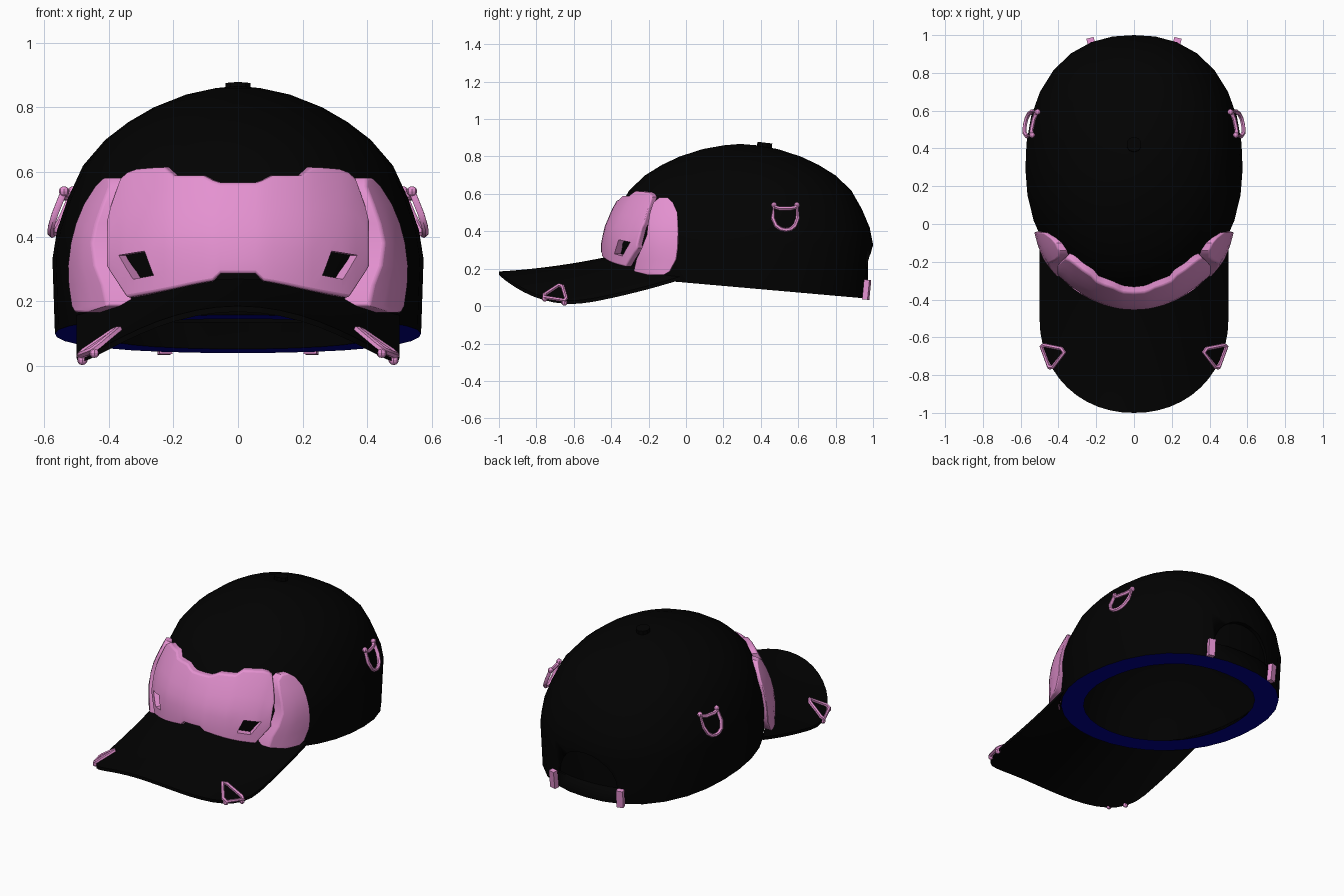
import bpy, bmesh, math
from mathutils import Vector

if "Cube" in bpy.data.objects:
    bpy.data.objects.remove(bpy.data.objects["Cube"])

CY, RX, RY = 0.29, 0.575, 0.71      # crown centre and half axes
DOME = [(0, 1), (.33, 1), (.42, .975), (.52, .915), (.62, .835), (.70, .715),
        (.755, .59), (.80, .455), (.84, .28), (.86, .12), (.867, 0)]


def material(name, rgb):
    m = bpy.data.materials.new(name)
    m.diffuse_color = (*rgb, 1)
    m.use_nodes = True
    m.node_tree.nodes["Principled BSDF"].inputs["Base Color"].default_value = m.diffuse_color
    return m


BLACK = material("black", (.0006, .0006, .0006))
LINING = material("lining black", (0, 0, 0))
PINK = material("pink", (.78, .285, .635))
NAVY = material("navy", (.0005, .0005, .28))


def interp(table, v):
    for (a, p), (b, q) in zip(table, table[1:]):
        if v <= b:
            return p + (q - p) * max(0, v - a) / (b - a)
    return table[-1][1]


def bulge(t):
    """The rear half of the plan is slightly squarer than an ellipse."""
    c, s = math.cos(t), abs(math.sin(t))
    return 1 if c >= 0 else (abs(c) ** 2.3 + s ** 2.3) ** (-1 / 2.3)


def on_crown(t, z, off):
    """Point on the dome, at angle t from the front, pushed out by off."""
    r, k = interp(DOME, z), bulge(t)
    return Vector((k * (RX * r + off) * math.sin(t), CY - k * (RY * r + off) * math.cos(t), z))


def t_from_x(x, z, off):
    return math.asin(max(-1, min(1, x / (RX * interp(DOME, z) + off))))


def t_from_y(y, z, off):
    return math.acos(max(-1, min(1, (CY - y) / (RY * interp(DOME, z) + off))))


def base_z(y):
    return .13 - .088 * (y + .05)


def select(ob):
    bpy.ops.object.select_all(action='DESELECT')
    ob.select_set(True)
    bpy.context.view_layer.objects.active = ob


def finish(name, bm, mats):
    bmesh.ops.recalc_face_normals(bm, faces=bm.faces)
    me = bpy.data.meshes.new(name)
    bm.to_mesh(me)
    bm.free()
    ob = bpy.data.objects.new(name, me)
    bpy.context.collection.objects.link(ob)
    for m in mats:
        me.materials.append(m)
    select(ob)
    bpy.ops.object.shade_smooth_by_angle(angle=math.radians(35))
    return ob


def even_shading(ob):
    select(ob)
    bpy.ops.object.shade_smooth_by_angle(angle=math.radians(35))
    mod = ob.modifiers.new("normals", 'WEIGHTED_NORMAL')
    mod.keep_sharp = True
    bpy.ops.object.modifier_apply(modifier=mod.name)


def slab(name, outer, inner, mat, bevel=0):
    """Closed shell between two matching point grids."""
    bm = bmesh.new()
    A = [[bm.verts.new(p) for p in row] for row in outer]
    B = [[bm.verts.new(p) for p in row] for row in inner]
    n, m = len(A), len(A[0])
    for i in range(n - 1):
        for j in range(m - 1):
            for G in (A, B):
                bm.faces.new((G[i][j], G[i + 1][j], G[i + 1][j + 1], G[i][j + 1]))
    rim = ([(0, j) for j in range(m)] + [(i, m - 1) for i in range(1, n)]
           + [(n - 1, j) for j in range(m - 2, -1, -1)] + [(i, 0) for i in range(n - 2, 0, -1)])
    for (a, b), (c, d) in zip(rim, rim[1:] + rim[:1]):
        bm.faces.new((A[a][b], A[c][d], B[c][d], B[a][b]))
    ob = finish(name, bm, [mat])
    if bevel:
        mod = ob.modifiers.new("bevel", 'BEVEL')
        mod.width, mod.segments, mod.limit_method = bevel, 3, 'ANGLE'
        mod.angle_limit = math.radians(50)
        bpy.ops.object.modifier_apply(modifier=mod.name)
    return ob


def cut(ob, outline, direction):
    """Cut an outline, extruded both ways along a direction, out of an object."""
    bm = bmesh.new()
    a = [bm.verts.new(Vector(p) + Vector(direction)) for p in outline]
    b = [bm.verts.new(Vector(p) - Vector(direction)) for p in outline]
    bm.faces.new(a)
    bm.faces.new(b)
    for i in range(len(a)):
        k = (i + 1) % len(a)
        bm.faces.new((a[i], a[k], b[k], b[i]))
    cutter = finish("cutter", bm, [ob.data.materials[0]])
    cutter.hide_render = True
    mod = ob.modifiers.new("cut", 'BOOLEAN')
    mod.object, mod.solver = cutter, 'EXACT'
    select(ob)
    bpy.ops.object.modifier_apply(modifier=mod.name)
    bpy.data.objects.remove(cutter)


def tube(name, points, radius, knobs=()):
    """Closed wire ring with optional end knobs."""
    cu = bpy.data.curves.new(name, 'CURVE')
    cu.dimensions, cu.bevel_depth, cu.bevel_resolution = '3D', radius, 1
    sp = cu.splines.new('POLY')
    sp.points.add(len(points) - 1)
    for p, co in zip(sp.points, points):
        p.co = (*co, 1)
    sp.use_cyclic_u = True
    ob = bpy.data.objects.new(name, cu)
    bpy.context.collection.objects.link(ob)
    cu.materials.append(PINK)
    select(ob)
    bpy.ops.object.convert(target='MESH')
    bpy.ops.object.shade_smooth_by_angle(angle=math.radians(50))
    for k in knobs:
        bpy.ops.mesh.primitive_uv_sphere_add(segments=8, ring_count=6, radius=radius * 1.4, location=k)
        bpy.context.object.name = name + "_knob"
        bpy.context.object.data.materials.append(PINK)


# Crown: inner lining, flat sweatband rim, outer dome
SEG = 32
rings = [(s * .94, z - .02) for z, s in reversed(DOME[1:-1])] + [(.94, .2), (.77, None), (.972, None)]
outer_start = len(rings) - 1
rings += [(s, z) for z, s in DOME[1:-1]]
bm = bmesh.new()
loops = []
for s, z in rings:
    loop = []
    for k in range(SEG):
        a = math.tau * k / SEG
        q = s * bulge(a)
        # the base narrows at the front and flares at the sides
        wide = 1.015 if z is None and s > .9 else 1
        tuck = 1 - .06 * max(0, math.cos(a)) if z is None else 1
        y = CY - RY * q * tuck * math.cos(a)
        loop.append(bm.verts.new((RX * q * wide * math.sin(a), y, base_z(y) if z is None else z)))
    loops.append(loop)
for i, (lo, hi) in enumerate(zip(loops, loops[1:])):
    for k in range(SEG):
        f = bm.faces.new((lo[k], lo[(k + 1) % SEG], hi[(k + 1) % SEG], hi[k]))
        f.material_index = 1 if i == outer_start - 1 else 2 if i < outer_start else 0
for loop, z, index in ((loops[0], .845, 2), (loops[-1], .867, 0)):
    pole = bm.verts.new((0, CY, z))
    for k in range(SEG):
        bm.faces.new((loop[k], loop[(k + 1) % SEG], pole)).material_index = index
crown = finish("crown", bm, [BLACK, NAVY, LINING])

# Rear arch, closed by a recessed panel
cut(crown, [(.2 * math.cos(math.pi * k / 12), .96, .135 + .185 * math.sin(math.pi * k / 12))
            for k in range(13)], (0, .24, 0))
angles = [math.pi + .46 * (j / 5 - 1) for j in range(11)]
heights = (.11, .19, .27, .34)
slab("arch_panel", [[on_crown(a, z, -.027) for a in angles] for z in heights],
     [[on_crown(a, z, -.045) for a in angles] for z in heights], BLACK)

# Top button
bpy.ops.mesh.primitive_cylinder_add(vertices=10, radius=.04, depth=.03,
                                    location=(0, .42, .859), rotation=(-.12, 0, 0))
bpy.context.object.name = "top_button"
bpy.context.object.data.materials.append(BLACK)


# Curved brim
def brim_z(x, y):
    u = y + 1
    return .185 + .06 * u + .13 * u * u - .207 * (x / .5) ** 2


top, under = [], []
for i in range(25):
    x = .5 * math.sin(math.pi * (i / 24 - .5))
    back = CY - .675 * math.sqrt(1 - (x / .57) ** 2)
    front = -.5 - .5 * max(0, 1 - abs(x / .5) ** 2.1) ** (1 / 2.1)
    ys = [back + (front - back) * j / 8 for j in range(9)]
    top.append([(x, y, brim_z(x, y)) for y in ys])
    under.append([(x, y, brim_z(x, y) - .018) for y in ys])
slab("brim", top, under, BLACK)

# Front visor plate: columns of (x, top, bottom)
half = [(0, .567, .285), (.055, .567, .285), (.08, .575, .262), (.11, .59, .257), (.155, .59, .248),
        (.2, .59, .238), (.23, .615, .232), (.275, .613, .223), (.32, .609, .215), (.345, .60, .21),
        (.365, .583, .24), (.395, .50, .285), (.41, .44, .31)]
cols = [(-x, t, b) for x, t, b in half[:0:-1]] + half
outer, inner = [], []
for x, t, b in cols:
    zs = [b + (t - b) * j / 6 for j in range(7)]
    ts = [t_from_x(x, z, .035) for z in zs]
    outer.append([on_crown(a, z, .035) for a, z in zip(ts, zs)])
    inner.append([on_crown(a, z, -.008) for a, z in zip(ts, zs)])
plate = slab("visor_plate", outer, inner, PINK, .009)
# Slanted openings, cut square to the plate
for s in (-1, 1):
    hole = [on_crown(t_from_x(s * x, z, .035), z, .035)
            for x, z in ((.37, .342), (.29, .355), (.262, .28), (.325, .268))]
    cut(plate, hole, (s * .06, -.08, 0))
even_shading(plate)

# Side pads: rows of (z, front y, back y), thicker toward the front
pad = [(.165, -.2, -.12), (.185, -.28, -.085), (.25, -.265, -.05), (.31, -.237, -.042), (.38, -.21, -.04),
       (.44, -.203, -.042), (.5, -.193, -.045), (.555, -.175, -.07), (.582, -.14, -.1)]
for s in (-1, 1):
    outer, inner = [], []
    for z, y0, y1 in pad:
        ys = [y0 + (y1 - y0) * j / 4 for j in range(5)]
        offs = [.018 + .027 * min(1, max(0, (-.04 - y) / .15)) for y in ys]
        outer.append([on_crown(s * t_from_y(y, z, o), z, o) for y, o in zip(ys, offs)])
        inner.append([on_crown(s * t_from_y(y, z, -.015), z, -.015) for y in ys])
    even_shading(slab("visor_side_pad", outer, inner, PINK, .016))

# Pink sliders beside the rear arch
for s in (-1, 1):
    bpy.ops.mesh.primitive_cube_add(size=1, location=(s * .228, .966, .088), rotation=(-.1, 0, -s * .25))
    ob = bpy.context.object
    ob.name = "strap_slider"
    ob.scale = (.04, .03, .106)
    ob.data.materials.append(PINK)

# Wire rings on the crown sides and on the brim corners
d_shape = [(.468, .54), (.462, .47), (.479, .43), (.504, .412), (.528, .407), (.553, .412),
           (.574, .43), (.588, .47), (.584, .54), (.575, .528), (.55, .522), (.497, .522), (.477, .528)]
for s in (-1, 1):
    pts = [on_crown(s * t_from_y(y, z, .034), z, .034) for y, z in d_shape]
    tube("side_ring", pts, .0115, (pts[0], pts[8]))
    tri = [(.49, -.65), (.475, -.642), (.385, -.66), (.37, -.68), (.43, -.757), (.45, -.757)]
    pts = [(s * x, y, brim_z(x, y) + .008) for x, y in tri]
    tube("brim_ring", pts, .0115, ((s * .482, -.65, .018), (s * .445, -.755, .04)))
